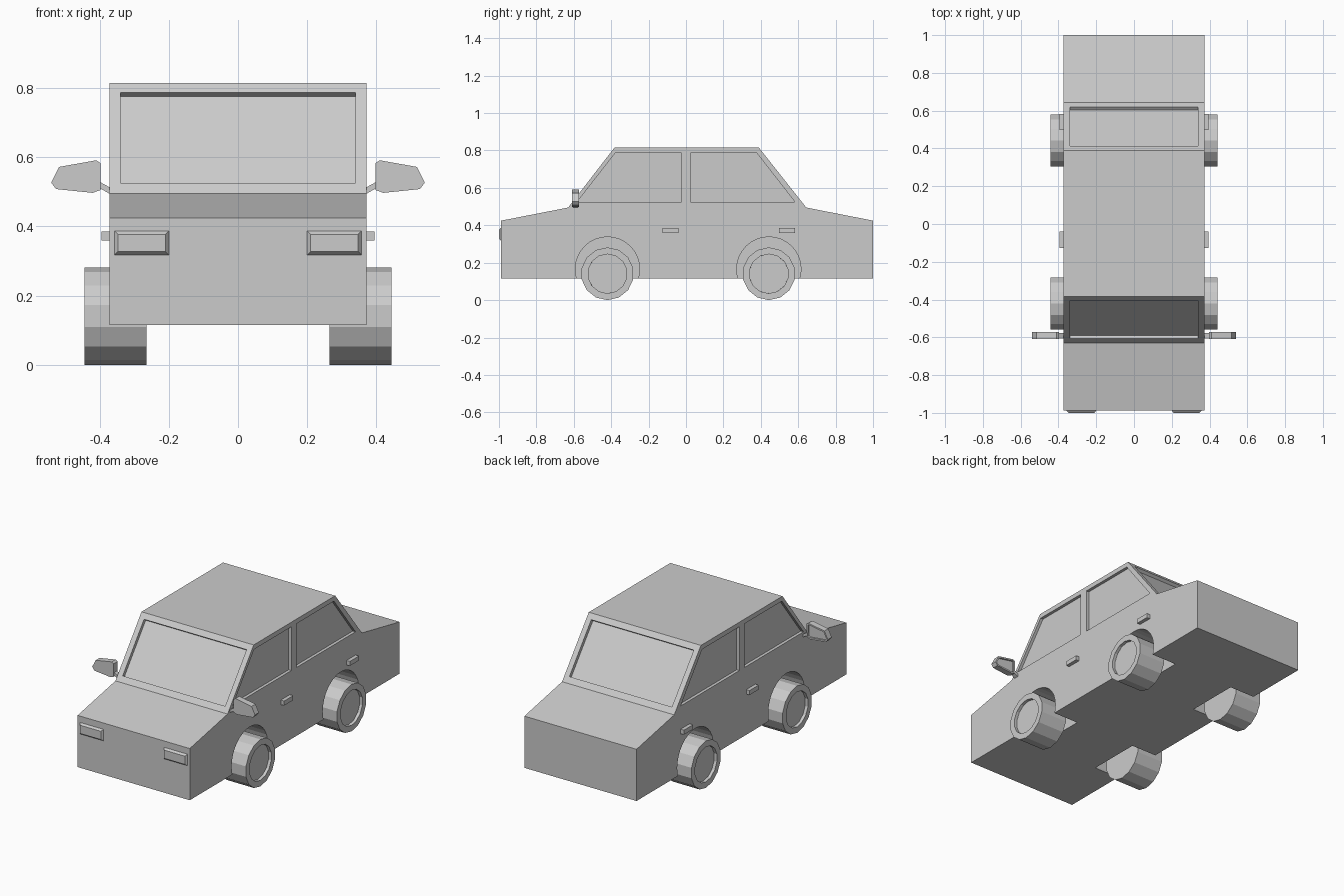
import bpy, bmesh
from math import sin, cos, tau
from mathutils import Vector

if "Cube" in bpy.data.objects:
    bpy.data.objects.remove(bpy.data.objects["Cube"])


def prism(name, profile, lo, hi, axis="x"):
    """Extrude a profile: (y, z) along x, or (x, z) along y."""
    put = (lambda d, a, b: (d, a, b)) if axis == "x" else (lambda d, a, b: (a, d, b))
    bm = bmesh.new()
    ends = [[bm.verts.new(put(d, a, b)) for a, b in profile] for d in (lo, hi)]
    n = len(profile)
    for ring in ends:
        bm.faces.new(ring)
    for i in range(n):
        j = (i + 1) % n
        bm.faces.new((ends[0][i], ends[0][j], ends[1][j], ends[1][i]))
    bmesh.ops.recalc_face_normals(bm, faces=bm.faces)
    mesh = bpy.data.meshes.new(name)
    bm.to_mesh(mesh)
    bm.free()
    obj = bpy.data.objects.new(name, mesh)
    bpy.context.collection.objects.link(obj)
    return obj


def inset(obj, direction, *steps):
    """Inset the face that looks in a direction, by (thickness, depth) steps."""
    bm = bmesh.new()
    bm.from_mesh(obj.data)
    face = max(bm.faces, key=lambda f: f.normal.dot(Vector(direction)))
    for thickness, depth in steps:
        bmesh.ops.inset_individual(bm, faces=[face], thickness=thickness, depth=depth)
    bm.to_mesh(obj.data)
    bm.free()


def mirrored(obj):
    obj.modifiers.new("mirror", "MIRROR")
    return obj


def rect(a0, a1, b0, b1):
    return [(a0, b0), (a1, b0), (a1, b1), (a0, b1)]


def circle(y, z, r, n):
    return [(y + r * sin(tau * i / n), z - r * cos(tau * i / n)) for i in range(n)]


def cut(target, cutter):
    mod = target.modifiers.new("cut", "BOOLEAN")
    mod.operation = "DIFFERENCE"
    mod.solver = "EXACT"
    mod.object = cutter
    cutter.hide_render = True
    bpy.context.view_layer.objects.active = target
    bpy.ops.object.modifier_apply(modifier=mod.name)
    bpy.data.objects.remove(cutter)


WHEELS = {"front": -0.42, "rear": 0.443}

# Body shell
body = prism("body", [(-0.988, 0.115), (-0.988, 0.425), (-0.63, 0.495), (-0.383, 0.815),
                      (0.39, 0.815), (0.643, 0.495), (1.0, 0.425), (1.0, 0.115)],
             -0.372, 0.372)

# Windscreen and rear window recesses: lower and upper opening points, inward step
for low, top, inward in (((-0.607, 0.525), (-0.405, 0.787), (0.016, -0.012)),
                         ((0.619, 0.525), (0.412, 0.787), (-0.016, -0.012))):
    shift = lambda p, k: (p[0] + k * inward[0], p[1] + k * inward[1])
    cut(body, prism("window_cutter", [shift(low, 1), shift(top, 1), shift(top, -3), shift(low, -3)],
                    -0.34, 0.34))

# Side windows and wheel arches on both sides
for side in (-1, 1):
    for end in (-1, 1):
        glass = [(end * 0.025, 0.525), (end * 0.025, 0.787), (end * 0.378, 0.787), (end * 0.582, 0.525)]
        cut(body, prism("side_window_cutter", glass, side * 0.354, side * 0.5))
    for y in WHEELS.values():
        cut(body, prism("arch_cutter", circle(y, 0.166, 0.172, 32), side * 0.204, side * 0.5))

# Wheels with sunken hubs
for end, y in WHEELS.items():
    wheel = prism(end + "_wheels", circle(y, 0.141, 0.141, 14), 0.265, 0.443)
    inset(wheel, (1, 0, 0), (0.036, 0), (0.0001, -0.018))
    mirrored(wheel)

# Door handles
for name, y in (("front_door_handles", -0.083), ("rear_door_handles", 0.54)):
    mirrored(prism(name, rect(y - 0.043, y + 0.043, 0.359, 0.386), 0.365, 0.394))

# Headlights with tapered rims
lights = prism("headlights", rect(0.2, 0.357, 0.318, 0.387), -0.988, -0.98, axis="y")
inset(lights, (0, -1, 0), (0.014, 0.012))
mirrored(lights)

# Door mirrors: housing with a sunken glass facing back, on a short stalk
housing = prism("door_mirrors", [(0.398, 0.583), (0.41, 0.591), (0.517, 0.572), (0.54, 0.527),
                                 (0.526, 0.508), (0.42, 0.497), (0.398, 0.505)],
                -0.61, -0.573, axis="y")
inset(housing, (0, 1, 0), (0.01, 0), (0.0001, -0.01))
mirrored(housing)
mirrored(prism("mirror_stalks", [(0.36, 0.488), (0.36, 0.507), (0.402, 0.53), (0.402, 0.512)],
               -0.605, -0.578, axis="y"))
